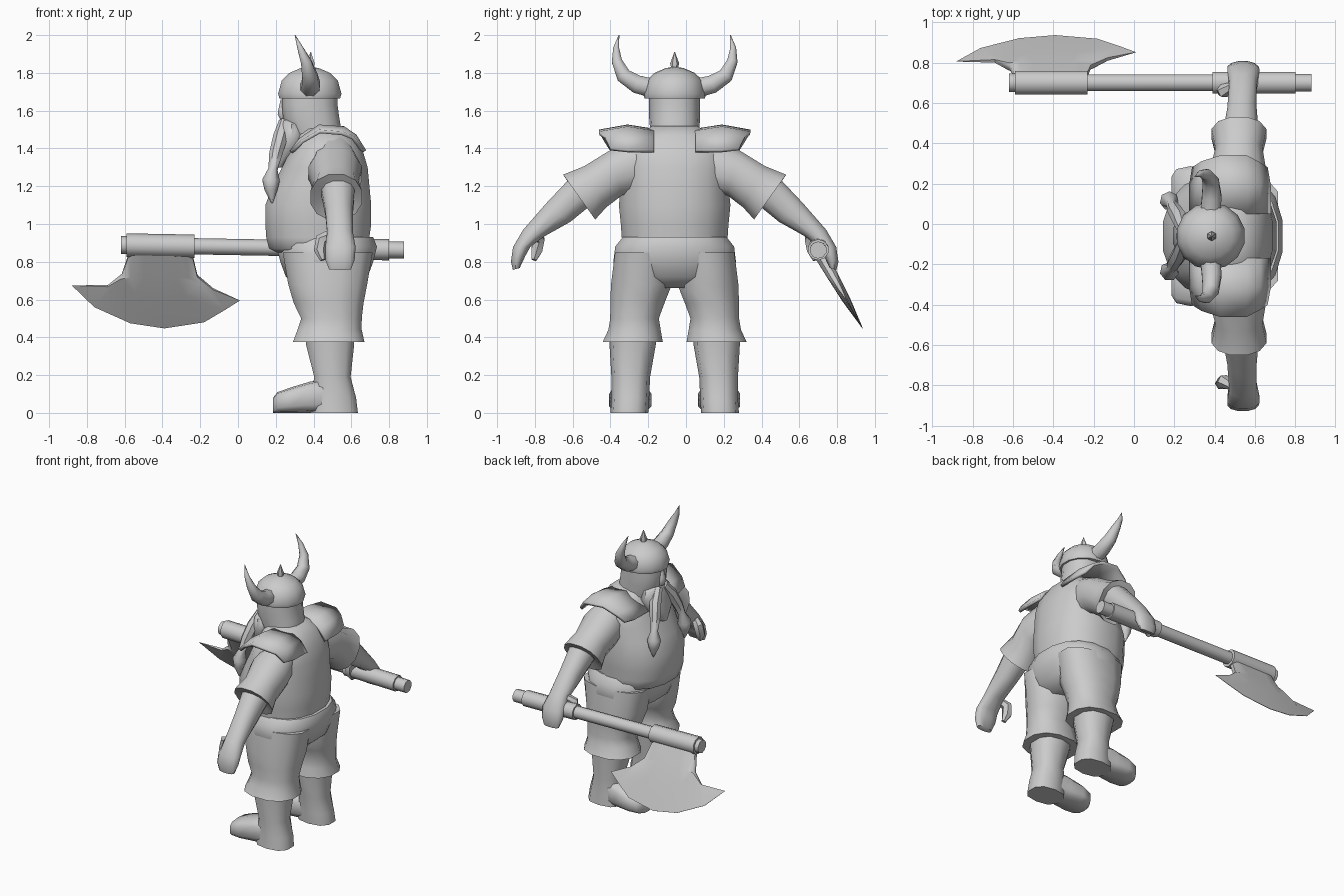
import bpy, bmesh, math
from mathutils import Vector

MID = -0.06          # body centre line in y; the figure faces -x
grey = bpy.data.materials.new("plain grey")
grey.diffuse_color = (0.6, 0.6, 0.6, 1)


def finish(name, bm, angle=50):
    bmesh.ops.recalc_face_normals(bm, faces=bm.faces)
    me = bpy.data.meshes.new(name)
    bm.to_mesh(me)
    bm.free()
    me.materials.append(grey)
    me.shade_smooth()
    me.set_sharp_from_angle(angle=math.radians(angle))
    ob = bpy.data.objects.new(name, me)
    bpy.context.collection.objects.link(ob)
    return ob


def loft(name, rings, n=12, power=1.0, angle=50):
    """Skin rings given as (centre, half axis a, half axis b); ends are capped."""
    bm = bmesh.new()
    loops = []
    for c, a, b in rings:
        loop = []
        for i in range(n):
            t = 2 * math.pi * (i + 0.5) / n
            co, si = math.cos(t), math.sin(t)
            co = math.copysign(abs(co) ** power, co)
            si = math.copysign(abs(si) ** power, si)
            loop.append(bm.verts.new(Vector(c) + Vector(a) * co + Vector(b) * si))
        loops.append(loop)
    for p, q in zip(loops, loops[1:]):
        for i in range(n):
            j = (i + 1) % n
            bm.faces.new((p[i], p[j], q[j], q[i]))
    bm.faces.new(loops[0])
    bm.faces.new(loops[-1])
    return finish(name, bm, angle)


def stack(name, rows, n=14, power=0.85, s=1):
    """Upright loft from rows of (z, x0, x1, u0, u1), u measured from the centre line."""
    rings = [((( x0 + x1) / 2, MID + s * (u0 + u1) / 2, z), ((x1 - x0) / 2, 0, 0), (0, (u1 - u0) / 2, 0))
             for z, x0, x1, u0, u1 in rows]
    return loft(name, rings, n, power)


def tube(name, pts, n=8):
    """Tapering tube through (x, y, z, radius) points."""
    rings = []
    for i, p in enumerate(pts):
        d = Vector(pts[min(i + 1, len(pts) - 1)][:3]) - Vector(pts[max(i - 1, 0)][:3])
        ref = Vector((1, 0, 0)) if abs(d.normalized().x) < 0.8 else Vector((0, 0, 1))
        a = d.cross(ref).normalized()
        b = d.cross(a).normalized()
        rings.append((p[:3], a * p[3], b * p[3]))
    return loft(name, rings, n)


def centred(rows):
    return [(z, x0, x1, -w, w) for z, x0, x1, w in rows]


# torso with round belly, trousers seat, head
stack("torso", centred([(.84, .22, .70, .25), (.87, .16, .70, .28), (.93, .145, .70, .285),
                        (1.0, .14, .71, .29), (1.1, .14, .71, .30), (1.2, .18, .70, .29),
                        (1.3, .23, .69, .29), (1.4, .28, .66, .28), (1.47, .31, .62, .2),
                        (1.52, .33, .56, .12)]), 16)
stack("trousers_seat", centred([(.66, .36, .62, .12), (.72, .25, .69, .30), (.8, .22, .72, .33),
                                (.88, .2, .74, .32), (.93, .22, .72, .28)]), 16)
stack("head", centred([(1.42, .30, .55, .13), (1.5, .26, .55, .13), (1.56, .235, .54, .135),
                       (1.63, .23, .53, .135), (1.7, .23, .53, .135)]))
stack("nose", centred([(1.55, .225, .26, .02), (1.58, .208, .27, .032), (1.61, .213, .26, .028),
                       (1.66, .225, .25, .015)]), 8)
stack("beard", centred([(1.30, .20, .27, .03), (1.38, .19, .33, .10), (1.46, .215, .36, .13),
                        (1.53, .225, .34, .12), (1.55, .235, .3, .08)]), 10)

# helmet dome and top spike
stack("helmet", centred([(z, .38 - r, .38 + r, r * .97) for z, r in
                         [(1.665, .165), (1.69, .172), (1.76, .152), (1.80, .11), (1.825, .05), (1.832, .01)]]), 14, 1)
stack("helmet_spike", centred([(z, .385 - r, .385 + r, r) for z, r in
                               [(1.81, .014), (1.85, .024), (1.91, .002)]]), 6, 1)

# arm outline: outer u, z, inner u, z, x range
ARM = [(.18, 1.47, .18, 1.15, .40, .62), (.35, 1.39, .275, 1.15, .37, .66),
       (.48, 1.31, .36, 1.085, .40, .64), (.593, 1.265, .418, 1.02, .38, .66),
       (.57, 1.23, .445, 1.095, .44, .62), (.683, 1.11, .55, 1.01, .46, .61),
       (.804, .97, .683, .937, .47, .61), (.857, .878, .762, .88, .46, .625),
       (.868, .80, .79, .83, .46, .62), (.857, .757, .82, .767, .48, .60)]

for s, side in ((1, "left"), (-1, "right")):
    y = lambda u: MID + s * u
    # sleeve, cuff, forearm and hand in one skin
    loft(side + "_arm", [(((x0 + x1) / 2, y((u0 + u1) / 2), (z0 + z1) / 2),
                          (0, s * (u0 - u1) / 2, (z0 - z1) / 2), ((x1 - x0) / 2, 0, 0))
                         for u0, z0, u1, z1, x0, x1 in ARM], 12, 0.9)
    tube(side + "_thumb", [(.49, y(.74), .95, .025), (.445, y(.72), .92, .035),
                           (.435, y(.73), .86, .034), (.45, y(.745), .81, .015)], 6)
    # trouser leg with flared hem
    stack(side + "_trouser_leg", [(.85, .23, .72, .03, .32), (.68, .26, .69, .01, .342),
                                  (.58, .29, .67, .05, .345), (.5, .33, .66, .08, .345),
                                  (.44, .31, .66, .07, .355), (.375, .285, .675, .058, .386)], 12, .85, s)
    # boot shaft and foot
    stack(side + "_boot_shaft", [(.42, .35, .62, .10, .345), (.36, .355, .62, .10, .345),
                                 (.19, .40, .60, .13, .335), (.08, .38, .63, .135, .335),
                                 (0, .38, .64, .14, .34)], 10, .8, s)
    loft(side + "_boot_foot", [((x, y(.235), h / 2), (0, w, 0), (0, 0, h / 2)) for x, h, w in
                               [(.56, .12, .08), (.46, .18, .09), (.38, .165, .10), (.28, .135, .115),
                                (.21, .11, .10), (.185, .08, .06)]], 10, .6)
    # curved helmet horn
    tube(side + "_horn", [(.38, y(.12), 1.72, .055), (.385, y(.2), 1.74, .052), (.38, y(.27), 1.785, .043),
                          (.36, y(.305), 1.86, .03), (.33, y(.31), 1.93, .017), (.302, y(.295), 2.0, .002)])
    # braided beard strand ending in a drop
    tube(side + "_braid", [(.245, y(.03), 1.54, .03), (.225, y(.09), 1.46, .04), (.2, y(.13), 1.37, .036),
                           (.185, y(.16), 1.29, .025), (.175, y(.175), 1.23, .048), (.175, y(.18), 1.18, .035),
                           (.18, y(.18), 1.11, .004)], 7)
    # shoulder plate: sheet draped front to back, flaring outward
    drape = [(.28, 1.38, 0), (.33, 1.44, .5), (.43, 1.505, 1), (.56, 1.495, 1), (.62, 1.46, .5), (.67, 1.385, 0)]
    bm = bmesh.new()
    grid = []
    for x, z, k in drape:
        grid.append([bm.verts.new(p) for p in (
            (x, y(.11), z - .01 * k), (x, y(.25), z + .012 * k),
            (.47 + (x - .47) * .92, y(.34 + .06 * k), z + .01 - .025 * k))])
    for p, q in zip(grid, grid[1:]):
        for i in range(2):
            bm.faces.new((p[i], p[i + 1], q[i + 1], q[i]))
    plate = finish(side + "_shoulder_plate", bm)
    mod = plate.modifiers.new("thickness", 'SOLIDIFY')
    mod.thickness = 0.02
    mod.offset = 0

# axe shaft: stepped cylinder sections along x, slightly tilted
def shaft(name, x0, x1, r, n=10):
    h = lambda x: .885 - .018 * (x + .4)
    loft(name, [((x, .70, h(x)), (0, r, 0), (0, 0, r)) for x in (x0, x1)], n)


shaft("axe_end_cap", -.62, -.58, .047)
shaft("axe_socket", -.59, -.23, .062)
shaft("axe_handle", -.25, .46, .043)
shaft("axe_grip", .39, .80, .056)
shaft("axe_butt", .79, .88, .045)

# axe blade: slanted crescent, thick at the socket and sharp at the edge
COLS = [(-.57, .84, -.88, .675), (-.585, .77, -.76, .56), (-.52, .75, -.57, .475), (-.41, .75, -.39, .448),
        (-.30, .76, -.18, .48), (-.245, .77, -.07, .545), (-.24, .84, .01, .595)]
INNER = [(-.59, .81), (-.62, .72), (-.54, .64), (-.40, .60), (-.28, .63), (-.20, .70), (-.235, .81)]
INNER[0], INNER[-1] = (-.69, .672), (-.13, .655)
ROOT = [(-.575, .85), (-.555, .85), (-.50, .85), (-.41, .85), (-.32, .85), (-.27, .85), (-.245, .85)]
NECK = [(-.615, .73), (-.57, .73), (-.50, .73), (-.41, .73), (-.32, .73), (-.26, .73), (-.215, .725)]
ROWS = [(ROOT, .035), (NECK, .03), (INNER, .022), ([c[2:] for c in COLS], .0015)]
normal = Vector((0, .87, .5))
bm = bmesh.new()
sheets = []
for sign in (1, -1):
    sheet = []
    for row, t in ROWS:
        sheet.append([bm.verts.new(Vector((x, .70 + (.86 - z) * .57, z))
                                   + normal * sign * (t if 0 < i < 6 else t * .4))
                      for i, (x, z) in enumerate(row)])
    for p, q in zip(sheet, sheet[1:]):
        for i in range(6):
            bm.faces.new((p[i], p[i + 1], q[i + 1], q[i]))
    sheets.append(sheet)
border = lambda g: g[0] + [r[-1] for r in g[1:-1]] + g[-1][::-1] + [r[0] for r in g[-2:0:-1]]
a, b = border(sheets[0]), border(sheets[1])
for i in range(len(a)):
    j = (i + 1) % len(a)
    bm.faces.new((a[i], a[j], b[j], b[i]))
finish("axe_blade", bm, 40)
